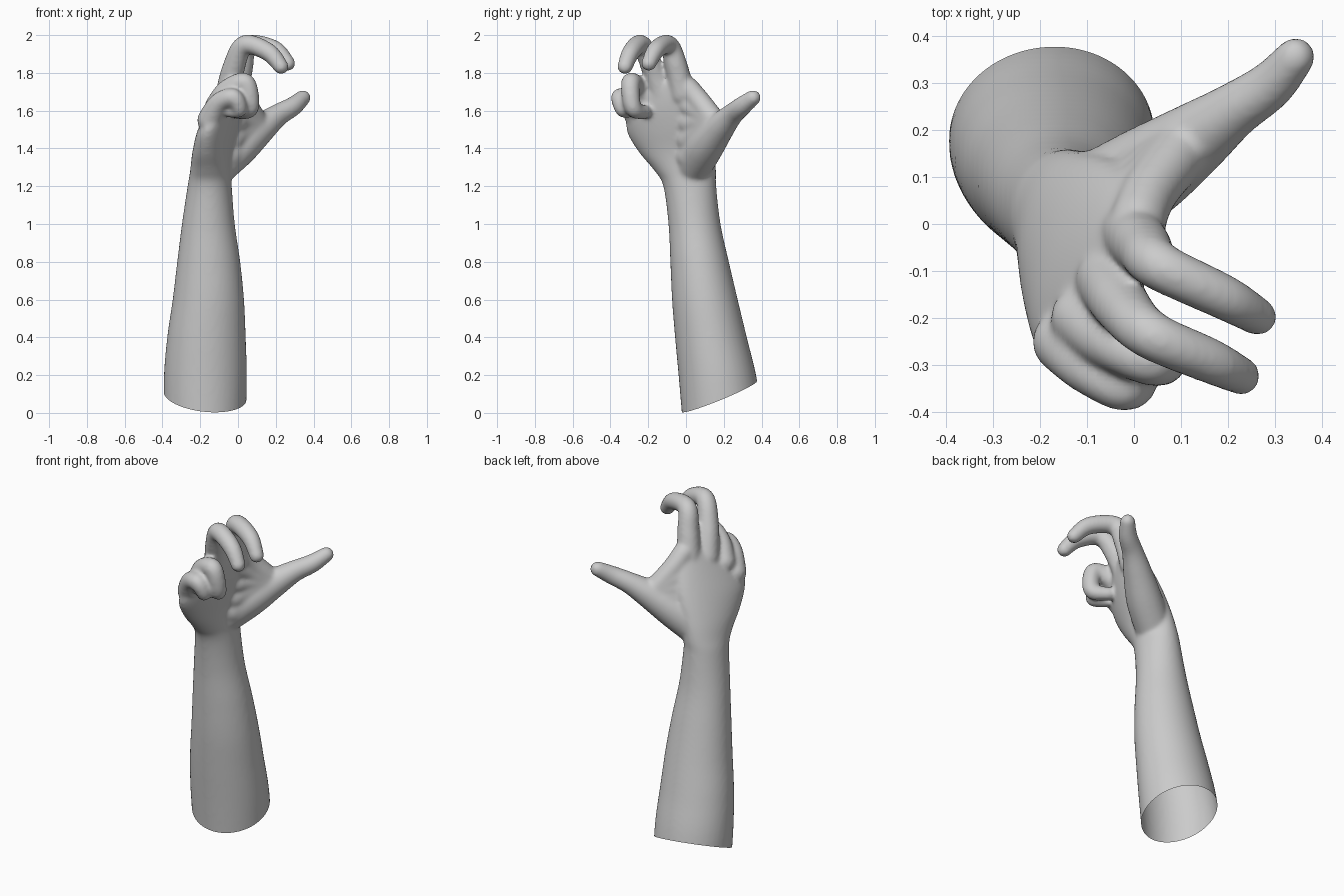
import bpy, bmesh, math
from mathutils import Vector, Matrix

if "Cube" in bpy.data.objects:
    bpy.data.objects.remove(bpy.data.objects["Cube"])

bm = bmesh.new()


def spline(pts, t, i):
    """Catmull-Rom value between pts[i] and pts[i+1]."""
    n = len(pts)
    a, b, c, d = (Vector(pts[min(max(i + k, 0), n - 1)]) for k in (-1, 0, 1, 2))
    return 0.5 * (2 * b + (c - a) * t + (2 * a - 5 * b + 4 * c - d) * t * t
                  + (3 * b - a - 3 * c + d) * t ** 3)


def chain(pts):
    """Fleshy round limb through (x, y, z, radius) joints."""
    for i in range(len(pts) - 1):
        length = (Vector(pts[i + 1][:3]) - Vector(pts[i][:3])).length
        steps = max(3, int(length / 0.01))
        for s in range(steps + 1):
            p = spline(pts, s / steps, i)
            bmesh.ops.create_icosphere(bm, subdivisions=3, radius=p[3],
                                       matrix=Matrix.Translation(p.xyz))


def loft(rings, seg=40, steps=5):
    """Closed smooth solid through ellipses: centre, (half depth, half width), width axis."""
    flat = [(*c, *size, 0) for c, size, axis in rings]
    parts = [[Vector(f[:3]) for f in flat], [Vector(f[3:]) for f in flat],
             [Vector(axis).normalized() for _, _, axis in rings]]
    stations = [(i, s / steps) for i in range(len(rings) - 1) for s in range(steps)]
    stations.append((len(rings) - 2, 1))
    loops = []
    for i, t in stations:
        c, size, w = (spline(p, t, i) for p in parts)
        w.normalize()
        d = w.cross(Vector((0, 0, 1))).normalized()
        loops.append([bm.verts.new(c + d * size.x * math.cos(a) + w * size.y * math.sin(a))
                      for a in (2 * math.pi * k / seg for k in range(seg))])
    for lo, hi in zip(loops, loops[1:]):
        for k in range(seg):
            j = (k + 1) % seg
            bm.faces.new((lo[k], lo[j], hi[j], hi[k]))
    bm.faces.new(loops[0][::-1])
    bm.faces.new(loops[-1])


# Forearm, wrist and palm
Y = (0, 1, 0)
loft([
    ((-.175, .205, -.15), (.212, .215), Y),
    ((-.173, .170, .17), (.22, .207), Y),
    ((-.167, .132, .4), (.208, .190), Y),
    ((-.157, .100, .6), (.189, .174), Y),
    ((-.155, .072, .8), (.167, .155), Y),
    ((-.157, .045, 1.0), (.140, .138), Y),
    ((-.150, .020, 1.2), (.117, .140), Y),
    ((-.145, -.003, 1.28), (.108, .163), (.1, 1, 0)),
    ((-.135, -.045, 1.38), (.102, .200), (.2, 1, .05)),
    ((-.105, -.085, 1.5), (.096, .230), (.3, .95, .15)),
    ((-.075, -.115, 1.6), (.082, .225), (.35, .9, .3)),
    ((-.050, -.135, 1.68), (.062, .195), (.35, .85, .4)),
    ((-.035, -.145, 1.72), (.045, .165), (.35, .85, .5)),
])

# Thumb
chain([(-.10, .04, 1.31, .1), (.01, .10, 1.41, .1), (.12, .175, 1.505, .08),
       (.21, .24, 1.575, .06), (.29, .295, 1.622, .052), (.343, .355, 1.668, .042)])
# Fan of flesh between thumb and index knuckle
for t in (0, .25, .5, .75, 1):
    chain([(-.06 + .07 * t, .03 - .02 * t, 1.36 + .36 * t, .085 - .025 * t),
           (.0 + .035 * t, .085 - .015 * t, 1.43 + .22 * t, .085 - .025 * t),
           (.095, .15, 1.50 + .045 * t, .075 - .013 * t)])

# Fingers: index, middle, ring, little
chain([(-.005, -.02, 1.69, .068), (.02, -.05, 1.83, .061), (.055, -.09, 1.945, .053),
       (.19, -.155, 1.925, .049), (.263, -.197, 1.85, .041)])
chain([(-.055, -.12, 1.67, .07), (-.025, -.175, 1.82, .061), (.035, -.235, 1.947, .053),
       (.16, -.29, 1.91, .049), (.228, -.323, 1.833, .041)])
chain([(-.11, -.2, 1.62, .068), (-.055, -.25, 1.71, .057), (.04, -.293, 1.745, .052),
       (.065, -.28, 1.615, .046), (0, -.22, 1.592, .038)])
chain([(-.15, -.25, 1.55, .067), (-.1, -.305, 1.64, .055), (-.025, -.35, 1.67, .048),
       (.008, -.335, 1.605, .04), (-.045, -.30, 1.595, .033)])

bmesh.ops.recalc_face_normals(bm, faces=bm.faces)
mesh = bpy.data.meshes.new("hand_and_forearm")
bm.to_mesh(mesh)
bm.free()
arm = bpy.data.objects.new("hand_and_forearm", mesh)
bpy.context.collection.objects.link(arm)

# Fuse the parts into one smooth skin
fuse = arm.modifiers.new("fuse", 'REMESH')
fuse.mode = 'VOXEL'
fuse.voxel_size = 0.01
relax = arm.modifiers.new("relax", 'SMOOTH')
relax.factor = 0.5
relax.iterations = 12
skin = bpy.data.meshes.new_from_object(arm.evaluated_get(bpy.context.evaluated_depsgraph_get()))
arm.modifiers.clear()
arm.data = skin

# Slanted open cut at the elbow end
cut = bmesh.new()
cut.from_mesh(skin)
bmesh.ops.bisect_plane(cut, geom=cut.verts[:] + cut.edges[:] + cut.faces[:],
                       plane_co=(-.15, -.03, 0), plane_no=(.1, -.41, 1), clear_inner=True)
for f in cut.faces:
    f.smooth = True
cut.to_mesh(skin)
cut.free()
